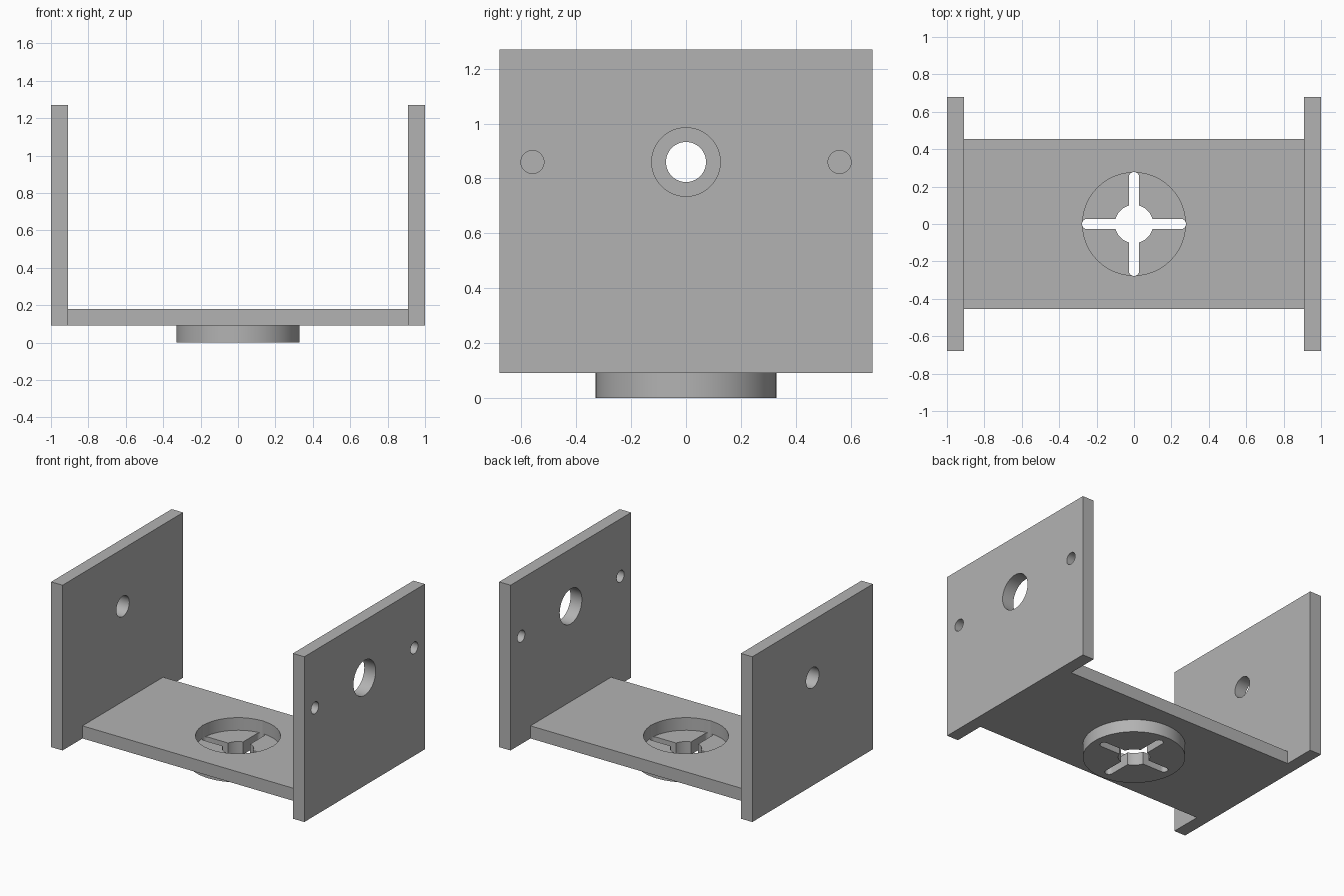
import bpy
import math

if "Cube" in bpy.data.objects:
    bpy.data.objects.remove(bpy.data.objects["Cube"], do_unlink=True)

grey = bpy.data.materials.new("plain grey")
grey.use_nodes = True
colour = (0.45, 0.45, 0.45, 1)
grey.diffuse_color = colour
grey.node_tree.nodes["Principled BSDF"].inputs["Base Color"].default_value = colour

FLOOR, TOP = 0.09, 1.27      # underside of the bracket and top of the cheeks
THICK = 0.09
HOLE_Z = 0.86


def finish(name):
    obj = bpy.context.object
    obj.name = obj.data.name = name
    obj.data.materials.append(grey)
    return obj


def box(name, size, centre):
    bpy.ops.mesh.primitive_cube_add(size=1, location=centre)
    bpy.context.object.scale = size
    bpy.ops.object.transform_apply(location=False, rotation=False, scale=True)
    return finish(name)


def cylinder(name, radius, depth, centre, along_x=False):
    turn = (0, math.pi / 2, 0) if along_x else (0, 0, 0)
    bpy.ops.mesh.primitive_cylinder_add(vertices=64, radius=radius, depth=depth,
                                        location=centre, rotation=turn)
    return finish(name)


def cut(obj, cutters):
    """Subtract each cutter, then smooth the round walls."""
    bpy.ops.object.select_all(action="DESELECT")
    obj.select_set(True)
    bpy.context.view_layer.objects.active = obj
    for cutter in cutters:
        mod = obj.modifiers.new("cut", "BOOLEAN")
        mod.operation, mod.solver, mod.object = "DIFFERENCE", "EXACT", cutter
        bpy.ops.object.modifier_apply(modifier=mod.name)
    bpy.ops.object.shade_smooth_by_angle(angle=math.radians(30))


def slot(name, turn):
    """Long slot with rounded ends, running through the whole base."""
    half, end, steps = 0.028, 0.25, 12
    outline = []
    for side in (1, -1):
        for i in range(steps + 1):
            a = math.pi * (i / steps - 0.5)
            outline.append((side * (end + half * math.cos(a)), side * half * math.sin(a)))
    n = len(outline)
    verts = [(x, y, z) for z in (-0.1, 0.3) for x, y in outline]
    faces = [tuple(reversed(range(n))), tuple(range(n, 2 * n))]
    faces += [(i, (i + 1) % n, n + (i + 1) % n, n + i) for i in range(n)]
    mesh = bpy.data.meshes.new(name)
    mesh.from_pydata(verts, [], faces)
    mesh.materials.append(grey)
    obj = bpy.data.objects.new(name, mesh)
    obj.rotation_euler.z = turn
    bpy.context.collection.objects.link(obj)
    return obj


# Upright cheeks, base plate and round boss
cheeks = {}
for name, side in (("left_cheek", 1), ("right_cheek", -1)):
    cheeks[name] = box(name, (THICK, 1.36, TOP - FLOOR),
                       (side * (1 - THICK / 2), 0, (TOP + FLOOR) / 2))
base = box("base_plate", (2 - 2 * THICK, 0.91, THICK), (0, 0, FLOOR + THICK / 2))
boss = cylinder("round_boss", 0.33, FLOOR, (0, 0, FLOOR / 2))

# Cutters
slots = [slot("slot_cutter_x", 0), slot("slot_cutter_y", math.pi / 2)]
pocket = cylinder("pocket_cutter", 0.275, 0.4, (0, 0, 0.1))
centre_hole = cylinder("centre_cutter", 0.102, 0.4, (0, 0, 0.1))
bearing_hole = cylinder("bearing_cutter", 0.125, 0.4, (0.95, 0, HOLE_Z), True)
screw_holes = [cylinder("screw_cutter", 0.042, 0.4, (0.95, y, HOLE_Z), True)
               for y in (-0.56, 0.56)]
pivot_hole = cylinder("pivot_cutter", 0.073, 0.4, (-0.95, 0, HOLE_Z), True)
bpy.context.view_layer.update()

# Holes in each part
cut(cheeks["left_cheek"], [bearing_hole] + screw_holes)
cut(cheeks["right_cheek"], [pivot_hole])
cut(base, [pocket] + slots)
cut(boss, [centre_hole] + slots)

for cutter in slots + screw_holes + [pocket, centre_hole, bearing_hole, pivot_hole]:
    bpy.data.objects.remove(cutter, do_unlink=True)
